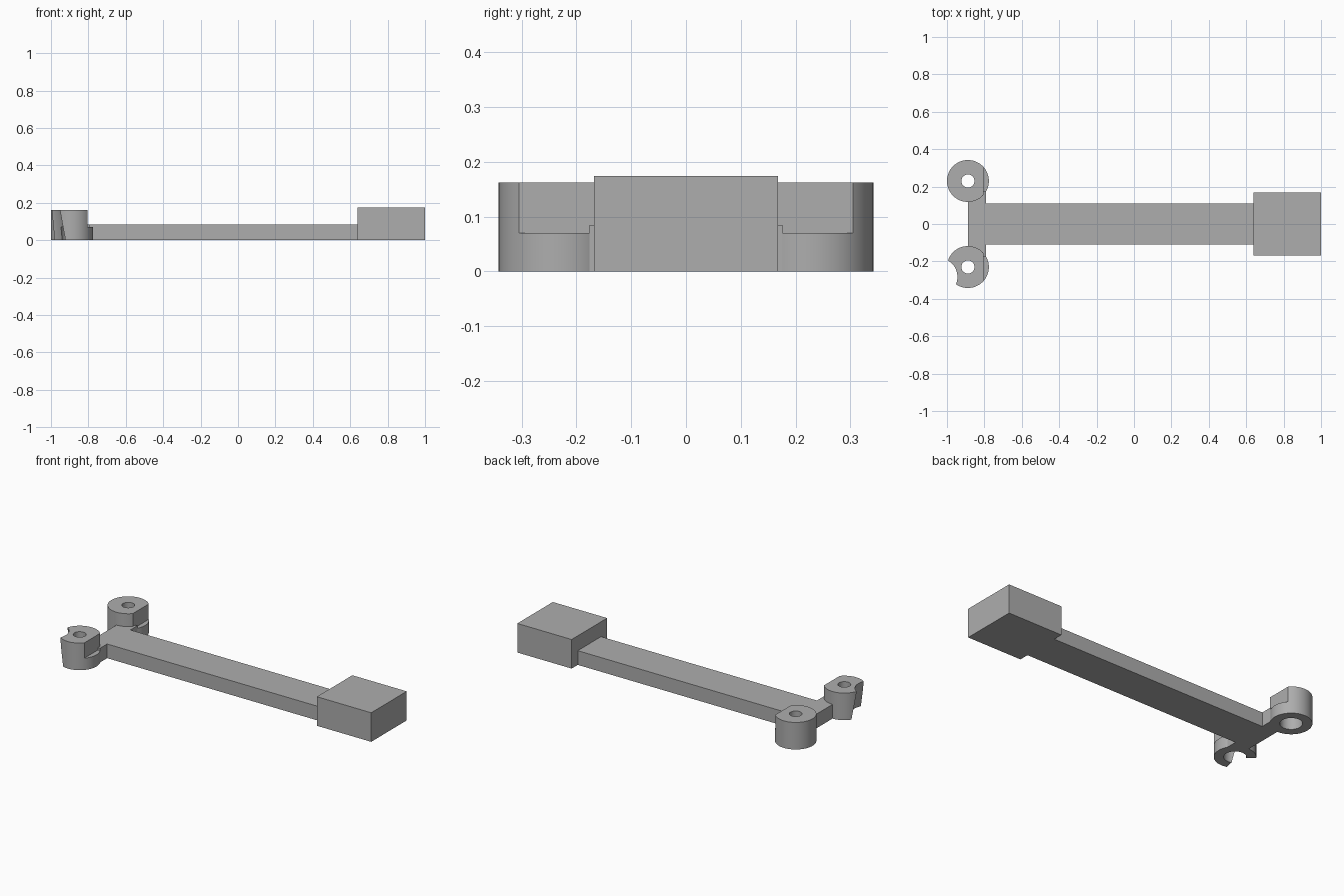
import bpy
import math

cube = bpy.data.objects.get("Cube")
if cube:
    bpy.data.objects.remove(cube, do_unlink=True)

grey = bpy.data.materials.new("plain grey")
grey.use_nodes = True
colour = (0.42, 0.42, 0.42, 1)
grey.diffuse_color = colour
grey.node_tree.nodes["Principled BSDF"].inputs["Base Color"].default_value = colour


def box(name, x, y, z):
    """Box spanning the three given ranges."""
    bpy.ops.mesh.primitive_cube_add(size=1, location=[sum(r) / 2 for r in (x, y, z)])
    ob = bpy.context.object
    ob.name = name
    ob.scale = [r[1] - r[0] for r in (x, y, z)]
    bpy.ops.object.transform_apply(location=False, rotation=False, scale=True)
    ob.data.materials.append(grey)
    return ob


def cone(name, x, y, z, bottom, top):
    """Round solid with the given bottom and top radii."""
    bpy.ops.mesh.primitive_cone_add(vertices=64, radius1=bottom, radius2=top,
                                    depth=z[1] - z[0], location=(x, y, sum(z) / 2))
    ob = bpy.context.object
    ob.name = name
    ob.data.materials.append(grey)
    return ob


def combine(target, other, operation):
    """Apply a boolean and discard the helper."""
    other.hide_render = True
    mod = target.modifiers.new(operation, 'BOOLEAN')
    mod.operation = operation
    mod.solver = 'EXACT'
    mod.object = other
    bpy.context.view_layer.objects.active = target
    bpy.ops.object.modifier_apply(modifier=mod.name)
    bpy.data.objects.remove(other, do_unlink=True)


BX, BY, R, TOP = -0.888, 0.23, 0.112, 0.162   # boss centre, radius, height
ARM_TOP = 0.085

# Arm with the cross bar and the heavy end block
body = box("lever_arm", (BX, 0.7), (-0.11, 0.11), (0, ARM_TOP))
combine(body, box("cross_bar", (BX, -0.79), (-0.176, 0.176), (0, ARM_TOP)), 'UNION')
combine(body, box("end_block", (0.64, 1), (-0.168, 0.168), (0, 0.174)), 'UNION')

# Two bosses, each with a flat side above a low shelf
for side in (-1, 1):
    boss = cone("boss", BX, side * BY, (0, TOP), R, R)
    flat = box("flat_cutter", (-0.805, -0.7), (side * BY - 0.2, side * BY + 0.2), (0.07, 0.3))
    combine(boss, flat, 'DIFFERENCE')
    combine(body, boss, 'UNION')

# Stepped bores: wide from below, narrow above
for side in (-1, 1):
    combine(body, cone("bore", BX, side * BY, (-0.1, 0.3), 0.035, 0.035), 'DIFFERENCE')
    combine(body, cone("counterbore", BX, side * BY, (-0.1, 0.07), 0.06, 0.06), 'DIFFERENCE')

# Tapered scoop out of the front boss
combine(body, cone("scoop", -1.046, -0.283, (-TOP, 2 * TOP), 0.168, 0.069), 'DIFFERENCE')

bpy.ops.object.select_all(action='DESELECT')
body.select_set(True)
bpy.context.view_layer.objects.active = body
bpy.ops.object.shade_smooth_by_angle(angle=math.radians(30))
